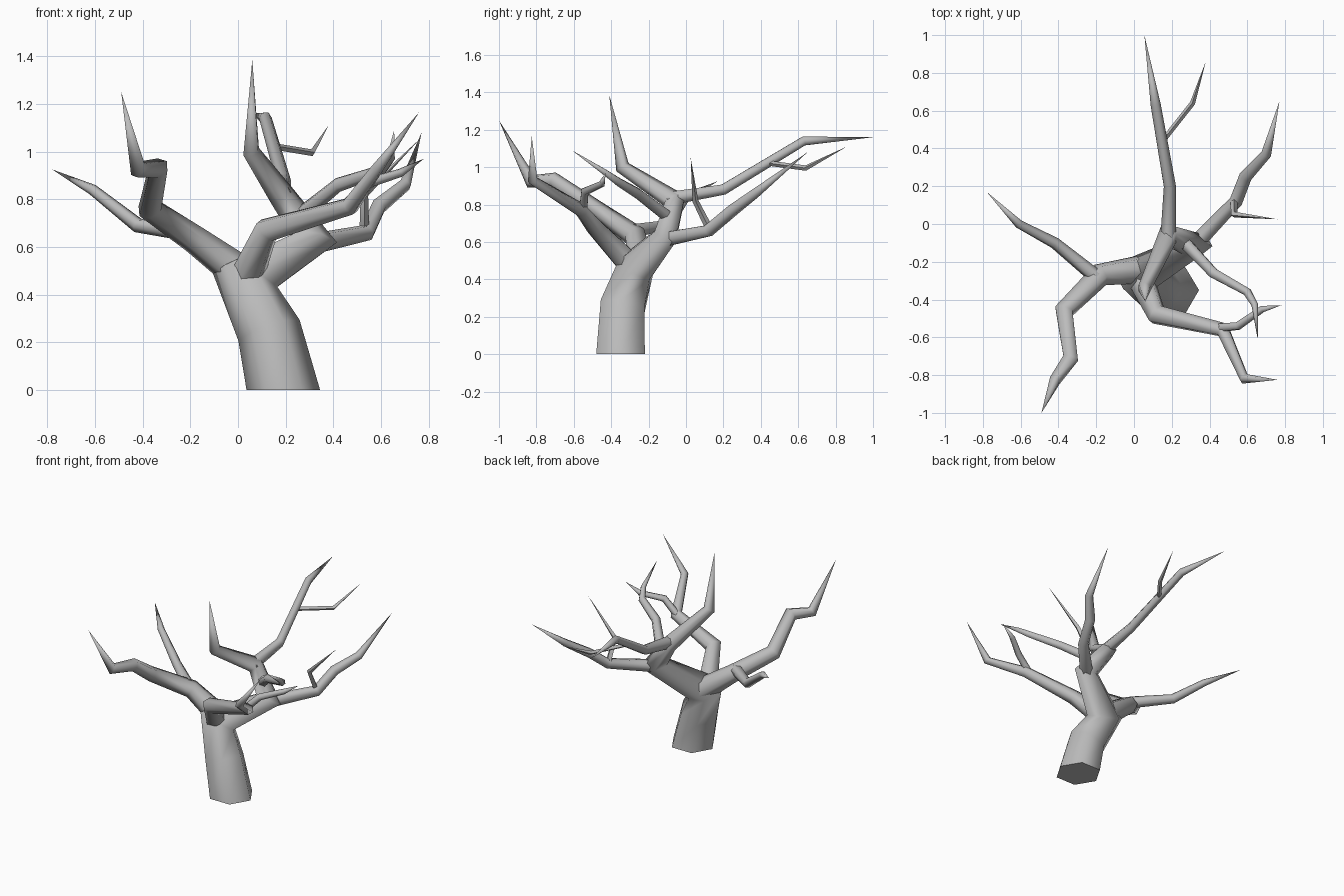
import bpy, bmesh, math
from mathutils import Vector

cube = bpy.data.objects.get("Cube")
if cube:
    bpy.data.objects.remove(cube, do_unlink=True)

bark = bpy.data.materials.new("grey_bark")
bark.use_nodes = True
colour = (0.5, 0.5, 0.5, 1)
bark.diffuse_color = colour
shader = bark.node_tree.nodes["Principled BSDF"]
shader.inputs["Base Color"].default_value = colour
shader.inputs["Roughness"].default_value = 0.8


def limb(name, points, sides=6, flat_base=False):
    """Tapered tube with mitred bends along (x, y, z, radius) points; ends in a point."""
    pos = [Vector(p[:3]) for p in points]
    dirs = [(b - a).normalized() for a, b in zip(pos, pos[1:])]
    bm = bmesh.new()
    u = Vector((1, 0, 0)) if abs(dirs[0].x) < 0.8 else Vector((0, 0, 1))
    u = (u - dirs[0] * u.dot(dirs[0])).normalized()
    rings = []
    for i, p in enumerate(pos[:-1]):
        d = dirs[max(i - 1, 0)]
        n = (d + dirs[i]).normalized()
        if i == 0 and flat_base:
            n = Vector((0, 0, 1))
        v = d.cross(u)
        ring = []
        for k in range(sides):
            a = math.tau * k / sides
            o = (u * math.cos(a) + v * math.sin(a)) * points[i][3]
            o -= d * (o.dot(n) / d.dot(n))
            ring.append(bm.verts.new(p + o))
        rings.append(ring)
        u = d.rotation_difference(dirs[i]) @ u
    for a, b in zip(rings, rings[1:]):
        for k in range(sides):
            j = (k + 1) % sides
            bm.faces.new((a[k], a[j], b[j], b[k]))
    tip = bm.verts.new(pos[-1])
    for k in range(sides):
        bm.faces.new((rings[-1][k], rings[-1][(k + 1) % sides], tip))
    bm.faces.new(rings[0][::-1])
    bmesh.ops.recalc_face_normals(bm, faces=bm.faces)
    mesh = bpy.data.meshes.new(name)
    bm.to_mesh(mesh)
    bm.free()
    mesh.materials.append(bark)
    obj = bpy.data.objects.new(name, mesh)
    bpy.context.collection.objects.link(obj)
    bpy.ops.object.select_all(action="DESELECT")
    obj.select_set(True)
    bpy.context.view_layer.objects.active = obj
    bpy.ops.object.shade_smooth_by_angle(angle=math.radians(65))


# Trunk, bending up into the tallest limb
limb("trunk", [(.19, -.35, 0, .15), (.13, -.34, .25, .135), (.03, -.27, .46, .11),
               (.32, -.11, .63, .07), (.18, -.06, .82, .055),
               (.055, -.34, 1.0, .036), (.06, -.41, 1.385, 0)], flat_base=True)

# Limb reaching backwards, with a twig
limb("back_branch", [(.18, -.1, .83, .042), (.19, .2, .88, .032),
                     (.115, .63, 1.14, .027), (.055, 1.0, 1.16, 0)])
limb("back_twig", [(.16, .45, 1.02, .014), (.31, .64, .995, .014), (.38, .86, 1.11, 0)], 4)

# Left rear limb, with a twig
limb("left_rear_branch", [(.3, -.13, .61, .045), (.54, .12, .66, .035), (.59, .25, .77, .034),
                          (.7, .37, .86, .027), (.77, .65, 1.08, 0)])
limb("left_rear_twig", [(.53, .12, .68, .02), (.53, .05, .82, .016), (.76, .025, 1.05, 0)], 4)

# Left middle limb
limb("left_middle_branch", [(.26, -.09, .73, .036), (.42, -.26, .86, .03),
                            (.6, -.36, .92, .024), (.64, -.43, .97, .018),
                            (.655, -.61, 1.09, 0)])

# Left front limb, with a twig
limb("left_front_branch", [(.03, -.28, .46, .075), (.12, -.48, .67, .052),
                           (.47, -.56, .77, .038), (.585, -.82, .93, .026),
                           (.76, -.825, 1.165, 0)])
limb("left_front_twig", [(.45, -.55, .77, .025), (.55, -.54, .87, .022),
                         (.68, -.45, .91, .018), (.78, -.43, .97, 0)])

# Right front limb
limb("right_front_branch", [(.05, -.24, .46, .08), (-.18, -.27, .63, .06),
                            (-.37, -.46, .76, .05), (-.335, -.71, .93, .042),
                            (-.42, -.83, .925, .033), (-.49, -1.0, 1.25, 0)])

# Right rear limb
limb("right_rear_branch", [(-.2, -.28, .66, .04), (-.42, -.1, .69, .031),
                           (-.61, 0, .84, .023), (-.78, .17, .925, 0)])
